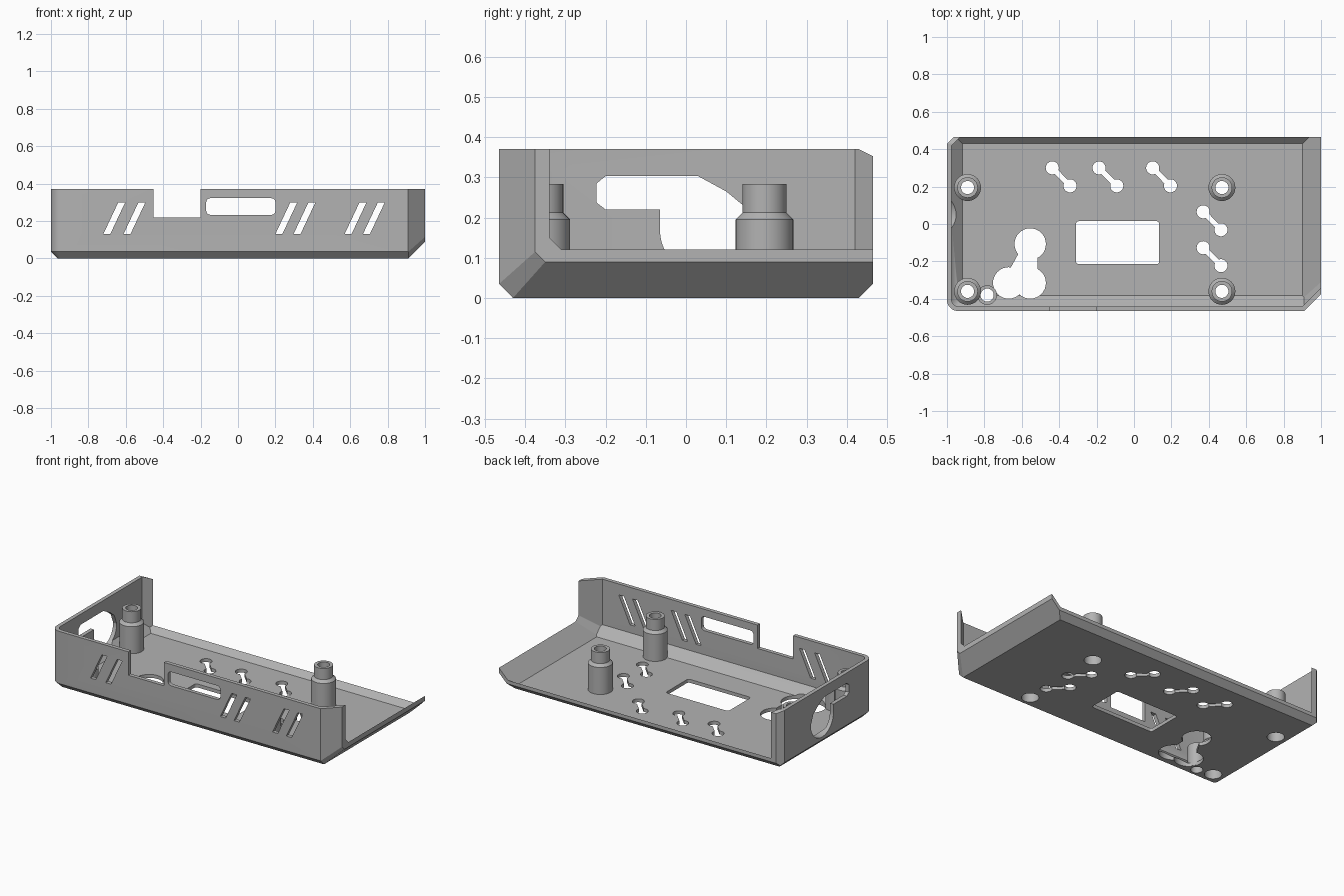
import bpy, bmesh, math
from mathutils import Vector

if "Cube" in bpy.data.objects:
    bpy.data.objects.remove(bpy.data.objects["Cube"])

grey = bpy.data.materials.new("grey plastic")
grey.use_nodes = True
grey.diffuse_color = (0.45, 0.45, 0.45, 1)
grey.node_tree.nodes["Principled BSDF"].inputs["Base Color"].default_value = (0.45, 0.45, 0.45, 1)

FLOOR, WALL = 0.022, 0.025


def make(name, bm):
    bmesh.ops.recalc_face_normals(bm, faces=bm.faces[:])
    mesh = bpy.data.meshes.new(name)
    bm.to_mesh(mesh)
    bm.free()
    mesh.materials.append(grey)
    obj = bpy.data.objects.new(name, mesh)
    bpy.context.collection.objects.link(obj)
    return obj


def convex(name, planes):
    """Solid left after trimming a big cube by planes (normal, distance)."""
    bm = bmesh.new()
    bmesh.ops.create_cube(bm, size=6)
    for normal, dist in planes:
        n = Vector(normal)
        res = bmesh.ops.bisect_plane(bm, geom=bm.verts[:] + bm.edges[:] + bm.faces[:],
                                     plane_co=n * dist / n.length_squared,
                                     plane_no=n.normalized(), dist=1e-5, clear_outer=True)
        edges = [e for e in res["geom_cut"] if isinstance(e, bmesh.types.BMEdge) and e.is_boundary]
        if edges:
            bmesh.ops.edgeloop_fill(bm, edges=edges)
    return make(name, bm)


def prism(points, axis, lo, hi):
    """Extrude a 2D outline along one axis."""
    def place(a, b, h):
        return {"x": (h, a, b), "y": (a, h, b), "z": (a, b, h)}[axis]
    bm = bmesh.new()
    face = bm.faces.new([bm.verts.new(place(a, b, lo)) for a, b in points])
    res = bmesh.ops.extrude_face_region(bm, geom=[face])
    verts = [v for v in res["geom"] if isinstance(v, bmesh.types.BMVert)]
    bmesh.ops.translate(bm, verts=verts, vec=Vector(place(0, 0, hi - lo)))
    return make("cutter", bm)


def cut(target, tool):
    tool.hide_render = True
    mod = target.modifiers.new("cut", "BOOLEAN")
    mod.operation, mod.solver, mod.object = "DIFFERENCE", "EXACT", tool
    bpy.context.view_layer.objects.active = target
    bpy.ops.object.modifier_apply(modifier=mod.name)
    bpy.data.objects.remove(tool)


def arc(cx, cy, r, start=0, end=360, steps=32):
    return [(cx + r * math.cos(math.radians(start + (end - start) * i / steps)),
             cy + r * math.sin(math.radians(start + (end - start) * i / steps)))
            for i in range(steps + (end - start != 360))]


def rounded(x0, x1, y0, y1, r):
    corners = [(x1 - r, y1 - r), (x0 + r, y1 - r), (x0 + r, y0 + r), (x1 - r, y0 + r)]
    return [p for i, (x, y) in enumerate(corners) for p in arc(x, y, r, 90 * i, 90 * i + 90, 5)]


def neck(p, q, half):
    a, b = Vector(p), Vector(q)
    side = (b - a).orthogonal().normalized() * half
    return [tuple(v) for v in (a + side, b + side, b - side, a - side)]


# Tray planes: normal, distance, thickness
R = 0.06
shape = [((0, 0, -1), 0, FLOOR),
         ((1, 0, -1), 0.91, FLOOR),             # wide right chamfer
         ((0, 1, -1), 0.43, 0.016),             # back chamfer
         ((-1, 1, 0), 1.43, WALL),              # back-left return
         ((1, -1, 0), 1.375, WALL),             # front-right corner
         ((1.89, -1, -1), 2.15, 0.03)]
for i in range(9):                              # rounded front-left corner
    a = math.radians(90 * i / 8)
    c, s = math.cos(a), math.sin(a)
    d = c * (1 - R) + s * (0.465 - R) + R
    shape.append(((-c, -s, 0), d, WALL))
    shape.append(((-c, -s, -1), d - 0.036, 0.048))

trims = [((1, 0, 0), 1), ((0, 1, 0), 0.465), ((0, 0, 1), 0.37), ((0, 0.5, 1), 0.585)]
tray = convex("tray", [(n, d) for n, d, t in shape] + trims)
cut(tray, convex("cavity", [(n, d - t * Vector(n).length) for n, d, t in shape]))

# Front wall openings
front = [rounded(-0.17, 0.2, 0.233, 0.322, 0.022),
         [(-0.452, 0.22), (-0.2, 0.22), (-0.2, 0.5), (-0.452, 0.5)]]
for x in (-0.72, -0.612, 0.2, 0.297, 0.57, 0.668):
    front.append([(x, 0.13), (x + 0.037, 0.13), (x + 0.117, 0.3), (x + 0.08, 0.3)])
for outline in front:
    cut(tray, prism(outline, "y", -0.6, -0.4))

# Left wall opening: slot joined to a round port
port = [(0.14, 0.232), (0.1, 0.265), (0.03, 0.303), (-0.2, 0.303), (-0.222, 0.285),
        (-0.222, 0.237), (-0.2, 0.22), (-0.065, 0.22)]
cut(tray, prism(port + arc(0.05, 0.17, 0.115, 180, 360, 20), "x", -1.2, -0.9))

# Floor openings
floor = [rounded(-0.31, 0.135, -0.215, 0.015, 0.015)]
pairs = [(x, 0.3) for x in (-0.437, -0.187, 0.1)] + [(0.37, y) for y in (0.065, -0.127)]
for x, y in pairs:
    end = (x + 0.095, y - 0.096)
    floor += [arc(x, y, 0.035), arc(*end, 0.035), neck((x, y), end, 0.014)]
top, left, right = (-0.555, -0.107), (-0.67, -0.315), (-0.555, -0.315)
floor += [arc(*p, 0.084) for p in (top, left, right)]
floor.append(neck(top, right, 0.04))
floor.append(neck(left, top, 0.03))

# Posts: x, y, outer radius, bore radius at the floor
posts = {"back_left_post": (0.47, 0.195), "back_right_post": (-0.89, 0.195),
         "front_left_post": (0.47, -0.36), "front_right_post": (-0.89, -0.36)}
small = (-0.785, -0.38)
floor += [arc(*p, 0.05) for p in posts.values()] + [arc(*small, 0.035)]
for outline in floor:
    cut(tray, prism(outline, "z", -0.1, 0.1))


def tube(name, centre, profile, steps=32):
    """Revolve a closed radius and height profile."""
    bm = bmesh.new()
    rings = [[bm.verts.new((x, y, z)) for x, y in arc(*centre, r, steps=steps)] for r, z in profile]
    for k, ring in enumerate(rings):
        other = rings[(k + 1) % len(rings)]
        for i in range(steps):
            j = (i + 1) % steps
            bm.faces.new((ring[i], ring[j], other[j], other[i]))
    return make(name, bm)


post_profile = [(0.05, 0.001), (0.072, 0.001), (0.072, 0.195), (0.055, 0.212), (0.055, 0.283),
                (0.035, 0.283), (0.035, 0.2), (0.05, 0.2)]
parts = [tray] + [tube(name, p, post_profile) for name, p in posts.items()]
parts.append(tube("small_post", small, [(0.035, 0.001), (0.052, 0.001), (0.052, 0.15), (0.035, 0.15)]))

bpy.ops.object.select_all(action="DESELECT")
for obj in parts:
    obj.select_set(True)
bpy.context.view_layer.objects.active = tray
bpy.ops.object.shade_smooth_by_angle(angle=math.radians(25))
